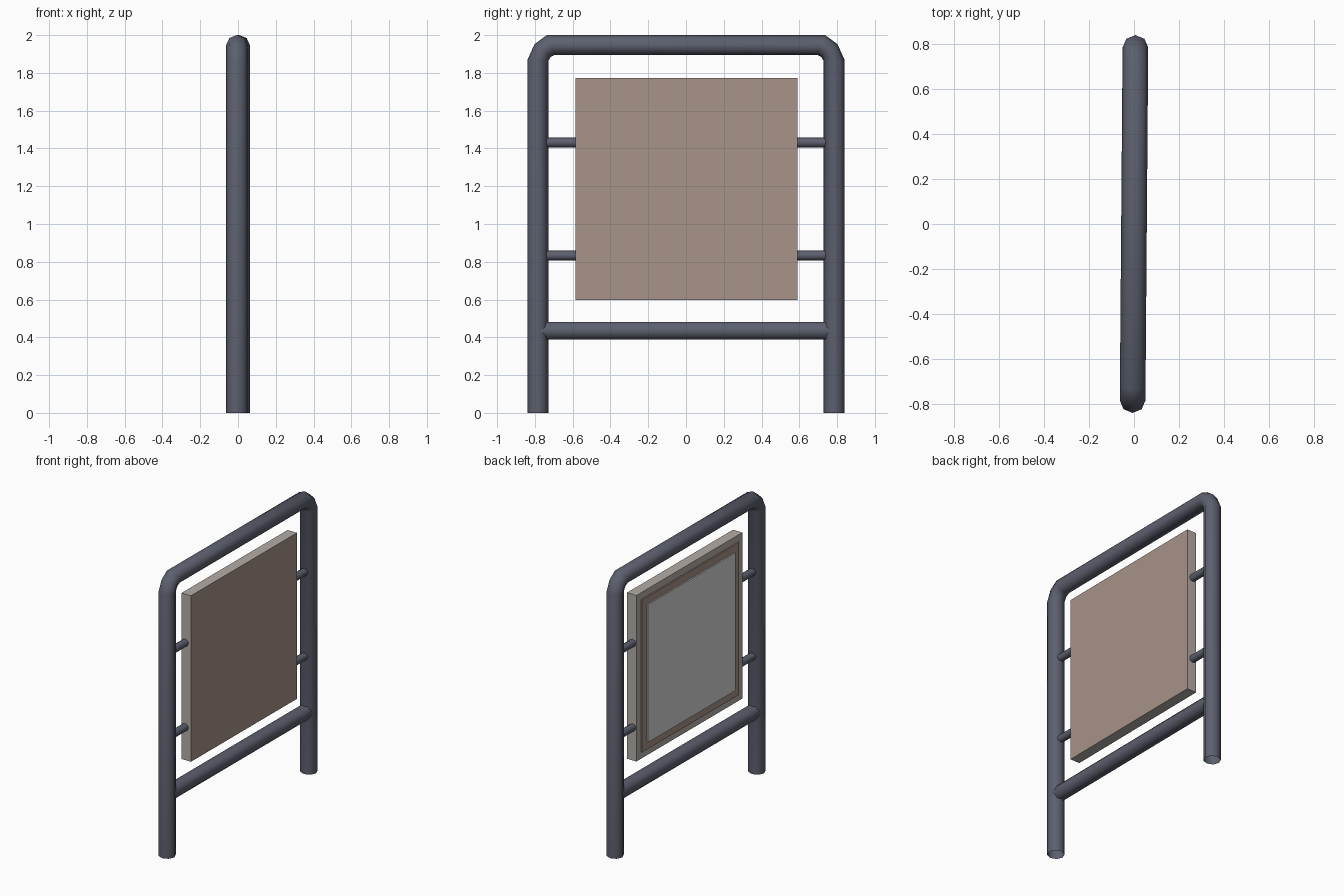
import bpy, bmesh, math
from mathutils import Vector, Matrix

if "Cube" in bpy.data.objects:
    bpy.data.objects.remove(bpy.data.objects["Cube"])


def material(name, srgb):
    m = bpy.data.materials.new(name)
    lin = [((c / 255 + 0.055) / 1.055) ** 2.4 for c in srgb]
    m.diffuse_color = (*lin, 1)
    m.use_nodes = True
    m.node_tree.nodes["Principled BSDF"].inputs["Base Color"].default_value = m.diffuse_color
    return m


STEEL = material("dark_steel", (92, 96, 110))
BROWN = material("brown_backing", (168, 147, 137))
BEIGE = material("beige_frame", (180, 173, 167))
GREY = material("grey_sheet", (214, 214, 214))
TURN = Matrix.Rotation(math.radians(-0.45), 4, 'Z')  # whole sign is turned slightly


def finish(name, bm, mats, smooth=False):
    bmesh.ops.recalc_face_normals(bm, faces=bm.faces)
    bm.transform(TURN)
    me = bpy.data.meshes.new(name)
    bm.to_mesh(me)
    bm.free()
    for m in mats:
        me.materials.append(m)
    ob = bpy.data.objects.new(name, me)
    bpy.context.collection.objects.link(ob)
    if smooth:
        bpy.ops.object.select_all(action='DESELECT')
        ob.select_set(True)
        bpy.context.view_layer.objects.active = ob
        bpy.ops.object.shade_smooth_by_angle(angle=math.radians(62 if smooth == 6 else 50))
    return ob


def tube(name, stations, rx, sides, cap):
    """Sweep a polygon; stations are (inner, outer) points of the y-z plane."""
    bm = bmesh.new()
    rings = []
    for inner, outer in stations:
        lo, hi = Vector((0, *inner)), Vector((0, *outer))
        c, v = (lo + hi) / 2, (hi - lo) / 2
        if sides == 6:
            v = v / math.sin(math.radians(60))
        rings.append([bm.verts.new(c + Vector((rx * math.cos(a), 0, 0)) + v * math.sin(a))
                      for a in (2 * math.pi * i / sides for i in range(sides))])
    for r0, r1 in zip(rings, rings[1:]):
        for i in range(sides):
            j = (i + 1) % sides
            bm.faces.new((r0[i], r0[j], r1[j], r1[i]))
    if cap:
        bm.faces.new(rings[0])
        bm.faces.new(rings[-1])
    return finish(name, bm, [STEEL], sides)


def box(x0, x1, y, z, yc, zc):
    bm = bmesh.new()
    bmesh.ops.create_cube(bm, size=1)
    bm.transform(Matrix.Translation(((x0 + x1) / 2, yc, zc))
                 @ Matrix.Diagonal((x1 - x0, 2 * y, 2 * z, 1)))
    return bm


# Bent hoop: two posts and the top rail in one open tube
half = [((0.729, 0), (0.84, 0)),
        ((0.729, 1.863), (0.84, 1.868)),
        ((0.717, 1.885), (0.802, 1.952)),
        ((0.695, 1.895), (0.737, 2.0))]
mirrored = [tuple((-y, z) for y, z in s) for s in half]
tube("post_hoop", mirrored + half[::-1], 0.057, 8, False)

# Lower crossbar
tube("crossbar", [((y, 0.389), (y, 0.480)) for y in (-0.767, 0.767)], 0.052, 6, True)

# Four short rods holding the panel
for s, side in ((-1, "left"), (1, "right")):
    for z, level in ((0.833, "lower"), (1.431, "upper")):
        tube(f"rod_{side}_{level}", [((s * y, z - 0.026), (s * y, z + 0.026)) for y in (0.57, 0.755)],
             0.026, 8, True)

# Panel case, brown on its +x side
YC, ZC = 0.003, 1.186
bm = box(-0.029, 0.045, 0.587, 0.588, YC, ZC)
bm.normal_update()
for f in bm.faces:
    f.material_index = 1 if f.normal.x > 0.9 else 0
finish("panel_case", bm, [BEIGE, BROWN])

# Brown border and grey sheet on the -x side
finish("panel_border", box(-0.038, -0.02, 0.537, 0.54, YC, ZC), [BROWN])
finish("notice_sheet", box(-0.047, -0.02, 0.483, 0.488, YC, ZC), [GREY])
